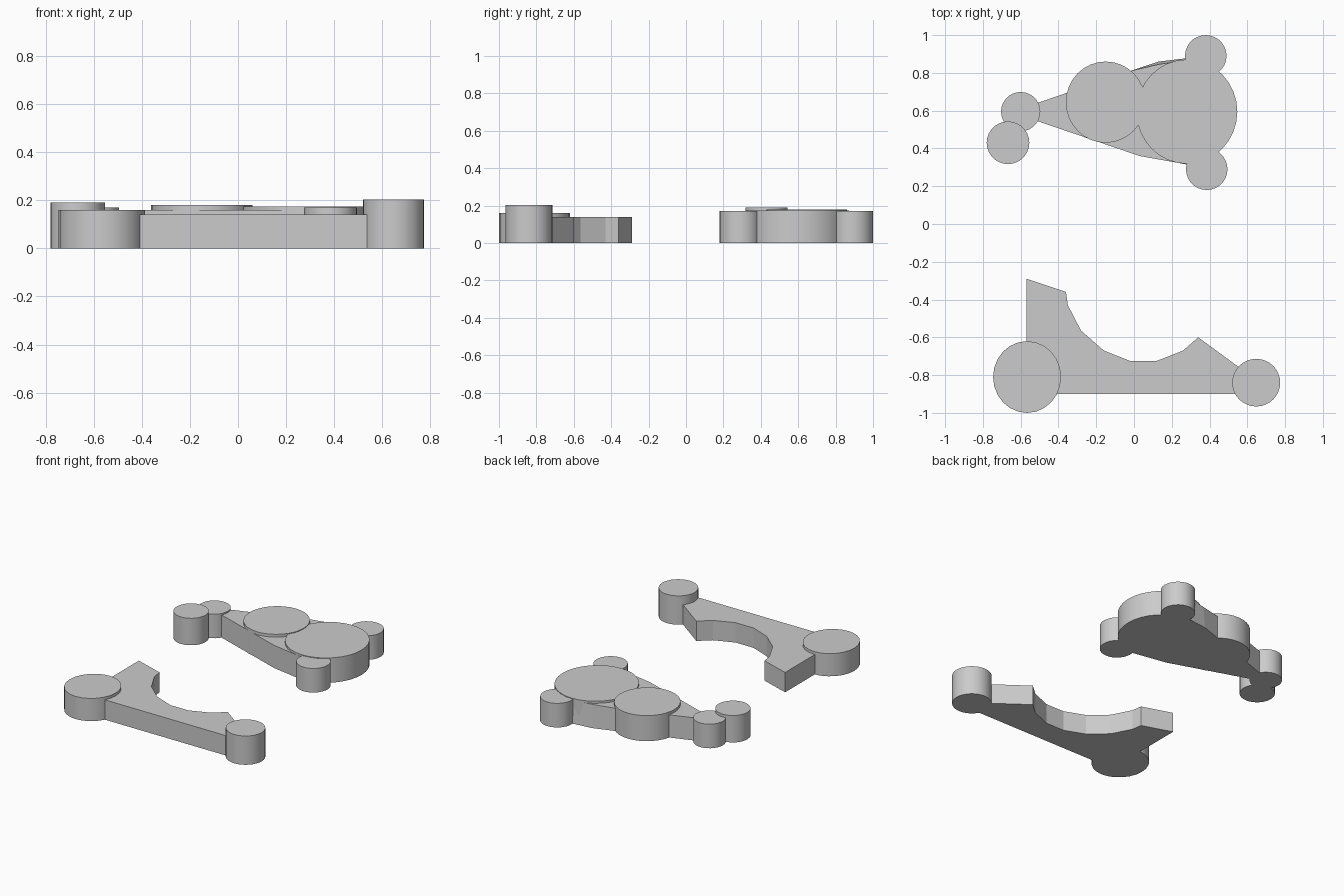
import bpy
import bmesh
import math

cube = bpy.data.objects.get("Cube")
if cube:
    bpy.data.objects.remove(cube, do_unlink=True)

GREY = (0.6, 0.6, 0.6, 1.0)
grey = bpy.data.materials.new("plain_grey")
grey.use_nodes = True
grey.diffuse_color = GREY
grey.node_tree.nodes["Principled BSDF"].inputs["Base Color"].default_value = GREY


def finish(bm, name):
    bmesh.ops.recalc_face_normals(bm, faces=bm.faces)
    mesh = bpy.data.meshes.new(name)
    bm.to_mesh(mesh)
    bm.free()
    mesh.materials.append(grey)
    obj = bpy.data.objects.new(name, mesh)
    bpy.context.collection.objects.link(obj)
    return obj


def disc(name, x, y, rx, ry, height, sides=32):
    """Upright, slightly oval cylinder standing on the ground."""
    bm = bmesh.new()
    bmesh.ops.create_cone(bm, cap_ends=True, segments=sides,
                          radius1=1, radius2=1, depth=1)
    bmesh.ops.scale(bm, vec=(rx, ry, height), verts=bm.verts)
    bmesh.ops.translate(bm, vec=(x, y, height / 2), verts=bm.verts)
    obj = finish(bm, name)
    bpy.ops.object.select_all(action="DESELECT")
    obj.select_set(True)
    bpy.context.view_layer.objects.active = obj
    bpy.ops.object.shade_smooth_by_angle(angle=math.radians(30))


def slab(name, bottom, top, height):
    """Flat-sided plate lofted from a bottom outline to a top outline."""
    bm = bmesh.new()
    low = [bm.verts.new((x, y, 0)) for x, y in bottom]
    high = [bm.verts.new((x, y, height)) for x, y in top]
    bm.faces.new(low)
    bm.faces.new(high)
    n = len(low)
    for i in range(n):
        j = (i + 1) % n
        bm.faces.new((low[i], low[j], high[j], high[i]))
    finish(bm, name)


# Front piece: plate with a scooped back edge and a disc at each end
scooped = [(-0.57, -0.9), (0.62, -0.9), (0.64, -0.82), (0.34, -0.6),
           (0.26, -0.67), (0.12, -0.725), (-0.02, -0.725), (-0.16, -0.67),
           (-0.28, -0.565), (-0.35, -0.43), (-0.36, -0.36), (-0.57, -0.29)]
slab("front_plate", scooped, scooped, 0.14)
disc("front_right_disc", -0.566, -0.81, 0.18, 0.19, 0.16, 24)
disc("front_left_disc", 0.647, -0.84, 0.127, 0.126, 0.203)

# Back piece: tapered plate whose rear wall leans in near the top
base = [(-0.6, 0.575), (0.03, 0.36), (0.28, 0.315), (0.4, 0.4), (0.4, 0.8),
        (0.3, 0.88), (0.13, 0.86), (-0.02, 0.81), (-0.6, 0.61)]
upper = list(base)
upper[5], upper[6] = (0.28, 0.87), (0.13, 0.845)
slab("back_plate", base, upper, 0.16)

# Large discs and end knobs of the back piece
disc("back_large_disc", 0.28, 0.595, 0.267, 0.276, 0.175)
disc("back_middle_disc", -0.15, 0.645, 0.211, 0.215, 0.18)
for label, x, y, r, h in (("rear_knob", 0.38, 0.89, 0.11, 0.17),
                          ("front_knob", 0.385, 0.29, 0.11, 0.17),
                          ("side_knob", -0.6, 0.595, 0.104, 0.17),
                          ("outer_knob", -0.667, 0.43, 0.113, 0.19)):
    disc("back_" + label, x, y, r, r, h, 28)
